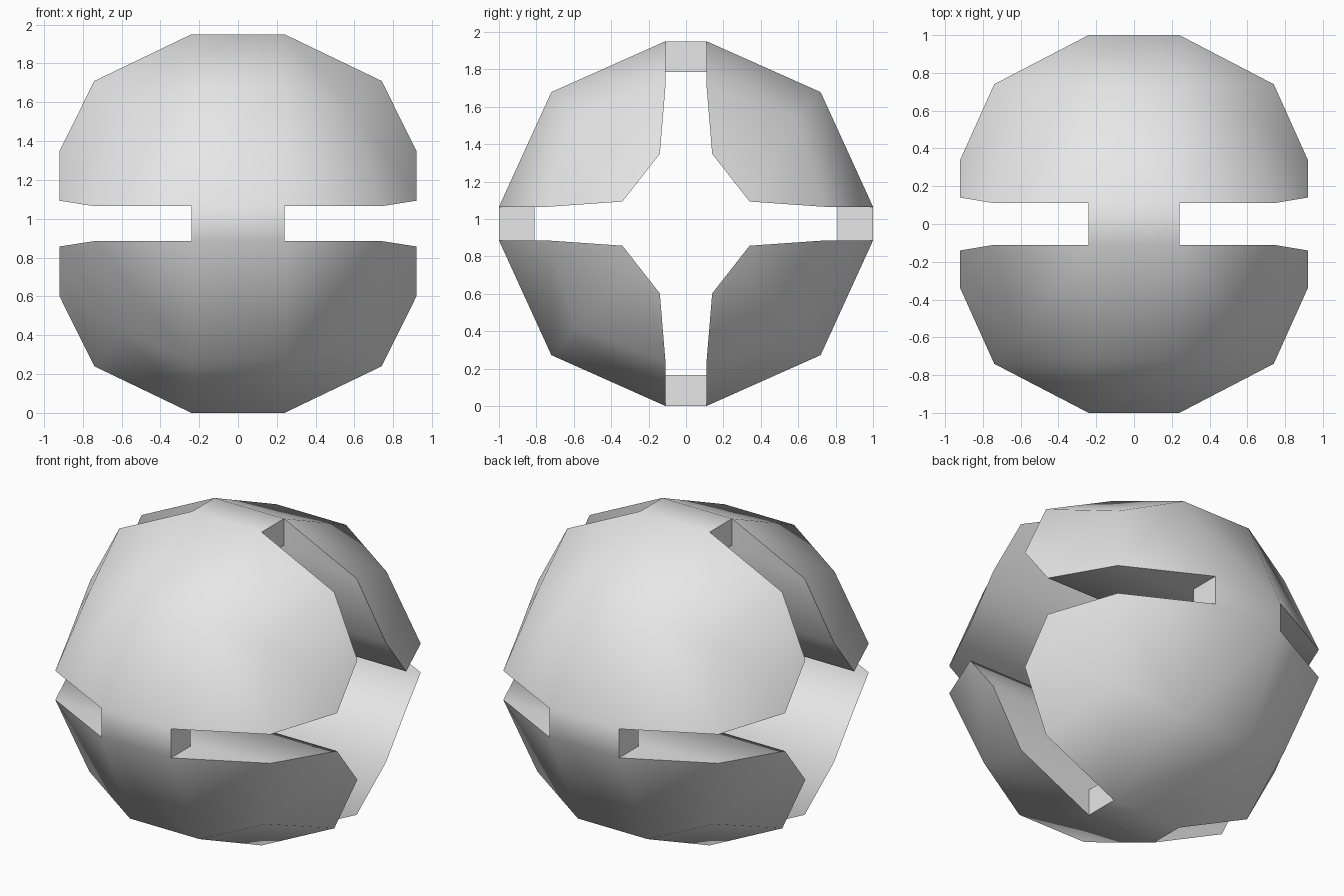
import bpy, bmesh
from mathutils import Vector

if "Cube" in bpy.data.objects:
    bpy.data.objects.remove(bpy.data.objects["Cube"])

CZ = 0.975                      # height of the ball centre
BAR = 0.24                      # half width of the closed middle band
DEEP = 0.81                     # distance from the centre to the slot floor

# Rim of one panel, from the top slot round the end opening to the side slot
RIM = [(BAR, .11, .975), (.74, .11, .735), (.92, .14, .373), (.92, .24, .2455),
       (.92, .34, .118), (.74, .74, .09), (BAR, 1.0, .09)]
MID = (BAR, .72, .703)          # bulge of the middle band
BULGE = (.61, .59, .56)         # bulge of the panel corner
FLOOR_TOP = (BAR, .11, DEEP)
FLOOR_SIDE = (BAR, DEEP, .09)

bm = bmesh.new()


def face(points):
    bm.faces.new([bm.verts.new(Vector(p) + Vector((0, 0, CZ))) for p in points])


def flip(p):
    return (-p[0], p[1], p[2])


# Four panels, each with outer skin and tunnel walls
for sy in (-1, 1):
    for sz in (-1, 1):
        def put(points):
            face([(x, y * sy, z * sz) for x, y, z in points])

        p = RIM
        skin = [(p[0], p[1], BULGE, MID), (MID, BULGE, p[5], p[6]),
                (p[1], p[2], p[3], BULGE), (BULGE, p[3], p[4], p[5])]
        corners = [(p[1], p[0], FLOOR_TOP), (p[5], p[6], FLOOR_SIDE)]
        for f in skin + corners:
            put(f)
            put([flip(q) for q in f])
        # Middle band skin and walls running from end to end
        runs = [(p[0], MID), (MID, p[6]), (FLOOR_TOP, p[1]), (FLOOR_SIDE, p[5])]
        runs += [(p[i], p[i + 1]) for i in range(1, 5)]
        for a, b in runs:
            put((a, b, flip(b), flip(a)))

# Four bridges joining the panels between the slots
for s in (-1, 1):
    for out, half, turn in ((.975, .11, lambda x, a, r: (x, a, r * s)),
                            (1.0, .09, lambda x, a, r: (x, r * s, a))):
        for r in (out, DEEP):
            face([turn(x, a, r) for x, a in
                  ((-BAR, -half), (BAR, -half), (BAR, half), (-BAR, half))])
        for x in (-BAR, BAR):
            face([turn(x, a, r) for a, r in
                  ((-half, DEEP), (half, DEEP), (half, out), (-half, out))])

bmesh.ops.remove_doubles(bm, verts=bm.verts, dist=0.0005)
bmesh.ops.recalc_face_normals(bm, faces=bm.faces)

mesh = bpy.data.meshes.new("slotted_ball")
bm.to_mesh(mesh)
bm.free()
ball = bpy.data.objects.new("slotted_ball", mesh)
bpy.context.collection.objects.link(ball)

grey = bpy.data.materials.new("light_grey")
grey.diffuse_color = (.8, .8, .8, 1)
grey.use_nodes = True
grey.node_tree.nodes["Principled BSDF"].inputs["Base Color"].default_value = grey.diffuse_color
mesh.materials.append(grey)

bpy.context.view_layer.objects.active = ball
ball.select_set(True)
bpy.ops.object.shade_smooth_by_angle(angle=0.96)
